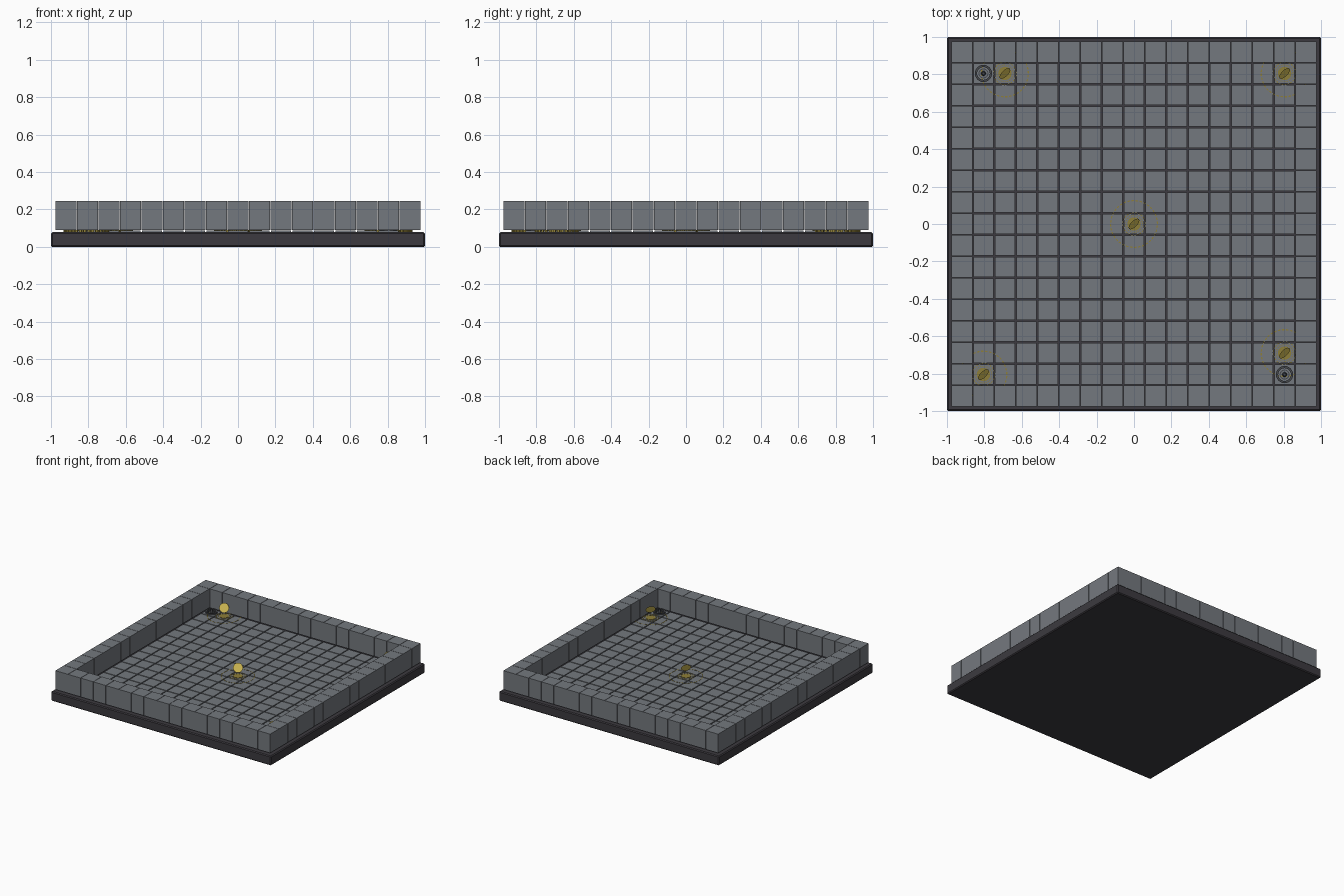
import bpy, bmesh, math
from mathutils import Matrix, Vector

if "Cube" in bpy.data.objects:
    bpy.data.objects.remove(bpy.data.objects["Cube"])

PITCH = 0.115          # grid spacing, 17 x 17 cells
FLOOR = 0.088          # top of the floor tiles


def material(name, rgb):
    m = bpy.data.materials.new(name)
    m.diffuse_color = (*rgb, 1)
    m.use_nodes = True
    m.node_tree.nodes["Principled BSDF"].inputs["Base Color"].default_value = m.diffuse_color
    return m


STONE = material("grey stone", (0.175, 0.19, 0.21))
DARK = material("dark base", (0.045, 0.042, 0.05))
GOLD = material("bright gold", (0.72, 0.56, 0.10))
OLIVE = material("dull gold", (0.27, 0.21, 0.04))
IRON = material("iron grey", (0.06, 0.063, 0.07))


def finish(name, bm, mat):
    me = bpy.data.meshes.new(name)
    bm.to_mesh(me)
    bm.free()
    me.materials.append(mat)
    ob = bpy.data.objects.new(name, me)
    bpy.context.collection.objects.link(ob)
    return ob


def add_box(bm, x, y, z0, z1, w):
    mat = Matrix.Translation((x, y, (z0 + z1) / 2)) @ Matrix.Diagonal((w, w, z1 - z0, 1))
    bmesh.ops.create_cube(bm, size=1, matrix=mat)


def add_cone(bm, x, y, z0, z1, r0, r1, n=24):
    bmesh.ops.create_cone(bm, cap_ends=True, segments=n, radius1=r0, radius2=r1,
                          depth=z1 - z0, matrix=Matrix.Translation((x, y, (z0 + z1) / 2)))


def add_ring(bm, x, y, r, width, z0, z1, n=48, duty=1.0):
    """Flat ring of box segments; duty below 1 leaves gaps between dashes."""
    for i in range(n):
        a0 = 2 * math.pi * i / n
        a1 = a0 + 2 * math.pi / n * duty
        v = [bm.verts.new((x + rr * math.cos(a), y + rr * math.sin(a), z))
             for z in (z0, z1)
             for rr, a in ((r - width / 2, a0), (r + width / 2, a0),
                           (r + width / 2, a1), (r - width / 2, a1))]
        for f in ((3, 2, 1, 0), (4, 5, 6, 7), (0, 1, 5, 4),
                  (1, 2, 6, 5), (2, 3, 7, 6), (3, 0, 4, 7)):
            bm.faces.new([v[k] for k in f])


# Base slab with a small chamfer
bm = bmesh.new()
add_box(bm, 0, 0, 0, 0.078, 2)
bmesh.ops.bevel(bm, geom=bm.edges[:], offset=0.007, segments=1, affect='EDGES')
finish("base_slab", bm, DARK)

# Floor tiles inside, wall blocks round the border
floor, wall = bmesh.new(), bmesh.new()
for i in range(-8, 9):
    for j in range(-8, 9):
        if max(abs(i), abs(j)) == 8:
            add_box(wall, i * PITCH, j * PITCH, 0.09, 0.245, 0.112)
        else:
            add_box(floor, i * PITCH, j * PITCH, 0.076, FLOOR, 0.107)
finish("floor_tiles", floor, STONE)
finish("wall_blocks", wall, STONE)

# Gold markers: floor disc, rings, and a thin upright disc facing front right
facing = Vector((1, -1, 0.7)).to_track_quat('Z', 'Y').to_matrix().to_4x4()
discs, rings, coins = bmesh.new(), bmesh.new(), bmesh.new()
for i, j in ((0, 0), (-6, 7), (7, 7), (7, -6), (-7, -7)):
    x, y = i * PITCH, j * PITCH
    add_cone(discs, x, y, 0.078, FLOOR + 0.003, 0.036, 0.036)
    add_ring(rings, x, y, 0.06, 0.005, 0.08, FLOOR + 0.002, 24, 0.6)
    add_ring(rings, x, y, 0.045, 0.004, 0.08, FLOOR + 0.002, 24, 0.6)
    add_ring(rings, x, y, 0.125, 0.006, 0.08, FLOOR + 0.0015, 36, 0.6)
    bmesh.ops.create_circle(coins, cap_ends=True, segments=24, radius=0.037,
                            matrix=Matrix.Translation((x, y, 0.157)) @ facing)
finish("marker_floor_disc", discs, OLIVE)
finish("marker_rings", rings, OLIVE)
finish("marker_upright_disc", coins, GOLD)

# Iron tokens in two opposite corners: ring with a small centre knob
bm = bmesh.new()
for s in (-1, 1):
    x, y = s * 7 * PITCH, -s * 7 * PITCH
    add_ring(bm, x, y, 0.04, 0.012, 0.08, FLOOR + 0.012, 24)
    add_ring(bm, x, y, 0.024, 0.005, 0.08, FLOOR + 0.006, 24)
    add_cone(bm, x, y, 0.08, 0.118, 0.014, 0.008, 16)
finish("iron_tokens", bm, IRON)
